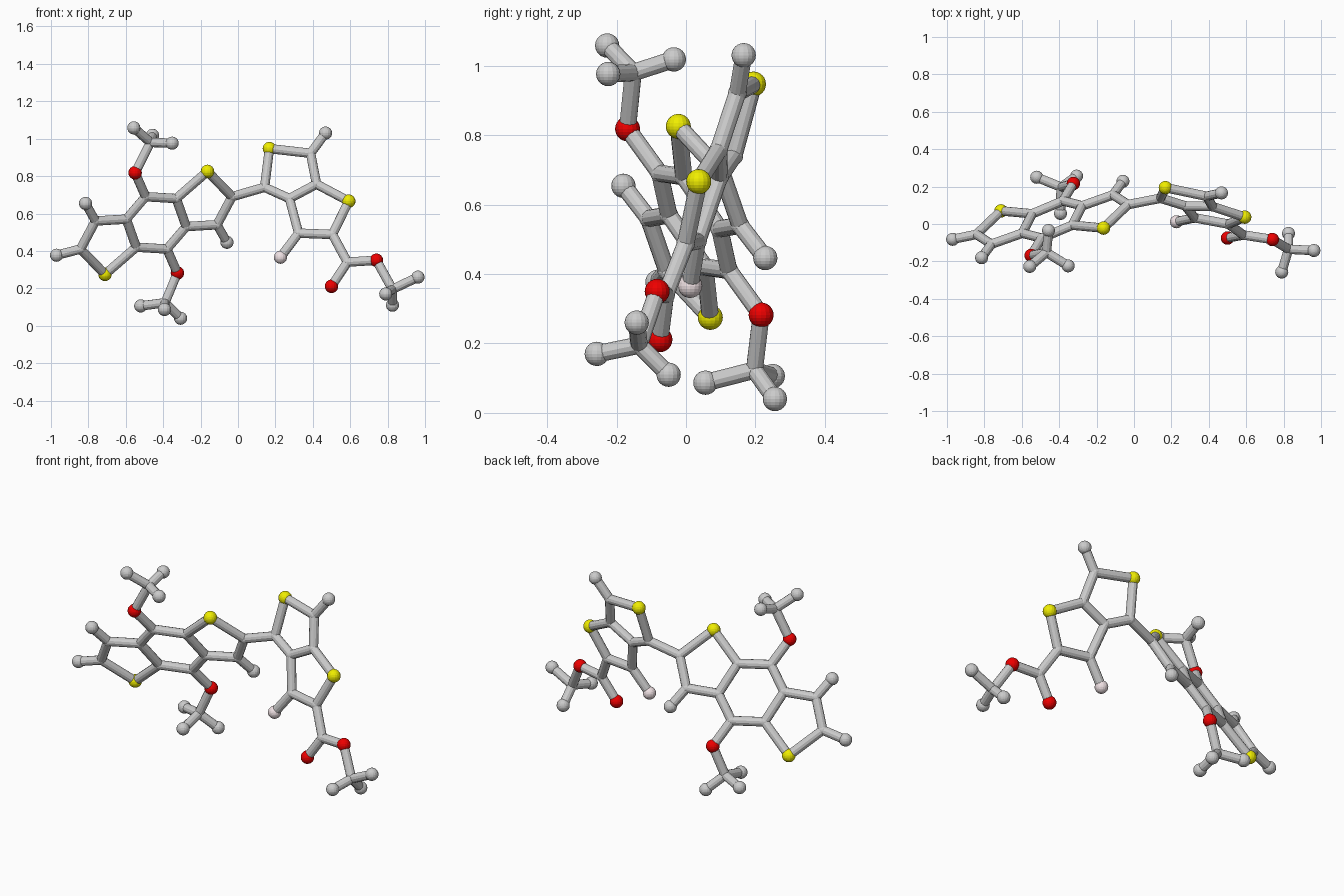
import bpy, bmesh
from mathutils import Vector, Matrix

if "Cube" in bpy.data.objects:
    bpy.data.objects.remove(bpy.data.objects["Cube"])

BOND_R = 0.025
RADII = {"carbon": 0.027, "hydrogen": 0.035, "sulfur": 0.036,
         "oxygen": 0.036, "fluorine": 0.035}
COLORS = {"sulfur": (0.87, 0.85, 0.0, 1), "oxygen": (0.85, 0.0, 0.0, 1),
          "fluorine": (0.87, 0.76, 0.78, 1)}
KINDS = {"C": "carbon", "H": "hydrogen", "S": "sulfur", "O": "oxygen", "F": "fluorine"}

atoms = {}
bonds = []


def chain(text):
    """Bond consecutive atoms of a space separated path."""
    names = text.split()
    bonds.extend(zip(names, names[1:]))


# Fused three-ring core: flat, point-symmetric about its centre (offsets in x, z)
centre = Vector((-0.437, 0.024, 0.55))
half = {"S": (0.274, 0.275), "Ca": (0.405, 0.14), "Cb": (0.325, -0.01),
        "Cc": (0.107, 0.13), "Cd": (0.16, -0.02), "Ce": (0.057, -0.14),
        "O": (0.113, -0.268), "Hb": (0.378, -0.104)}
for tag, s in (("1", 1), ("2", -1)):
    for n, (dx, dz) in half.items():
        atoms[n + tag] = centre + s * Vector((dx, 0.388 * dx - 0.554 * dz, dz))
    chain(" ".join(n + tag for n in "Cb Ca S Cc Cd Cb Hb".split()))
    chain(f"Cd{tag} Ce{tag} O{tag} Cm{tag}")
chain("Ce1 Cc2")
chain("Ce2 Cc1")
atoms["Ha2"] = Vector((-0.97, -0.082, 0.377))
chain("Ca2 Ha2")

# Second, tilted two-ring unit: flat (x, z)
flat = {"C11": (0.142, 0.74), "S3": (0.168, 0.947), "C12": (0.388, 0.922),
        "H12": (0.468, 1.03), "C13": (0.42, 0.757), "C14": (0.275, 0.68),
        "S4": (0.592, 0.666), "C15": (0.505, 0.488), "C16": (0.324, 0.495),
        "F": (0.227, 0.366), "C17": (0.585, 0.34)}
for n, (x, z) in flat.items():
    atoms[n] = Vector((x, 0.012 - 0.176 * (x - 0.227) + 0.296 * (z - 0.366), z))
chain("Ca1 C11 S3 C12 C13 C14 C11")
chain("C12 H12")
chain("C13 S4 C15 C16 C14")
chain("C16 F")

# Side group on the right
atoms["O3"] = Vector((0.50, -0.075, 0.211))
atoms["O4"] = Vector((0.74, -0.083, 0.35))
chain("C15 C17 O3")
chain("C17 O4 Cm3")

# Three end groups, each a centre with three tips
ends = {"1": [(-0.39, 0.197, 0.123), (-0.307, 0.256, 0.04), (-0.393, 0.056, 0.087), (-0.52, 0.25, 0.106)],
        "2": [(-0.468, -0.152, 0.98), (-0.557, -0.227, 1.058), (-0.457, -0.035, 1.018), (-0.352, -0.224, 0.976)],
        "3": [(0.826, -0.135, 0.195), (0.962, -0.142, 0.26), (0.826, -0.05, 0.11), (0.79, -0.257, 0.17)]}
for tag, pts in ends.items():
    atoms["Cm" + tag] = Vector(pts[0])
    for i, p in enumerate(pts[1:]):
        name = f"Hm{tag}{i}"
        atoms[name] = Vector(p)
        chain(f"Cm{tag} {name}")


def finish(bm, name, color=None):
    mesh = bpy.data.meshes.new(name)
    bm.to_mesh(mesh)
    bm.free()
    obj = bpy.data.objects.new(name, mesh)
    bpy.context.collection.objects.link(obj)
    if color:
        mat = bpy.data.materials.new(name + "_color")
        mat.diffuse_color = color
        mat.use_nodes = True
        mat.node_tree.nodes["Principled BSDF"].inputs["Base Color"].default_value = mat.diffuse_color
        mesh.materials.append(mat)


# Balls, one object per kind
for kind, r in RADII.items():
    bm = bmesh.new()
    for n, p in atoms.items():
        if KINDS[n[0]] == kind:
            bmesh.ops.create_uvsphere(bm, u_segments=16, v_segments=12, radius=r,
                                      matrix=Matrix.Translation(p))
    finish(bm, kind + "_balls", COLORS.get(kind))

# Sticks
bm = bmesh.new()
for a, b in bonds:
    p, q = atoms[a], atoms[b]
    d = q - p
    m = Matrix.Translation((p + q) / 2) @ d.to_track_quat('Z', 'Y').to_matrix().to_4x4()
    bmesh.ops.create_cone(bm, cap_ends=True, segments=12, radius1=BOND_R,
                          radius2=BOND_R, depth=d.length, matrix=m)
finish(bm, "bond_sticks")
